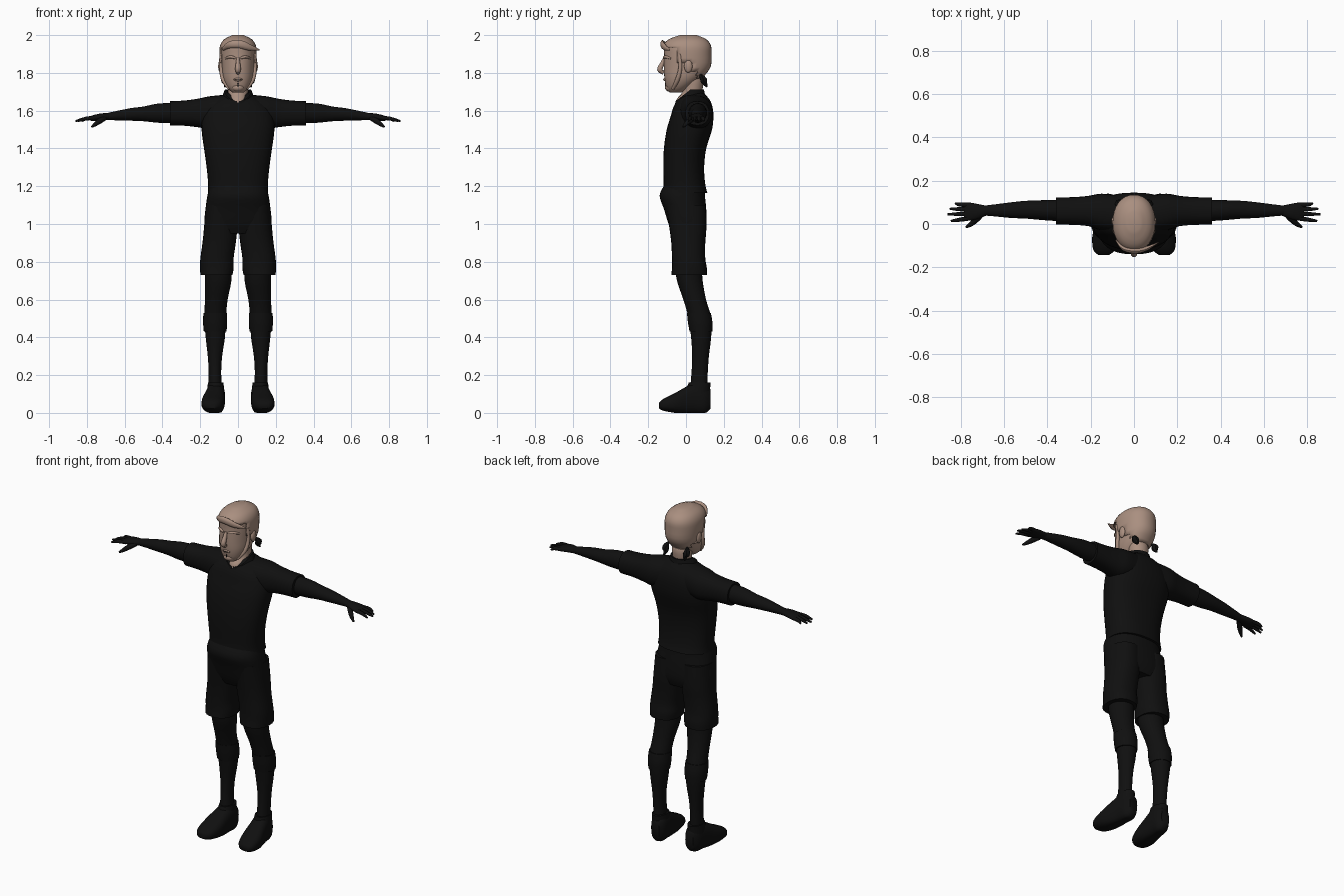
import bpy, bmesh, math
from mathutils import Vector

cube = bpy.data.objects.get("Cube")
if cube:
    bpy.data.objects.remove(cube, do_unlink=True)


def material(name, color):
    m = bpy.data.materials.new(name)
    m.use_nodes = True
    m.diffuse_color = (*color, 1)
    m.node_tree.nodes["Principled BSDF"].inputs["Base Color"].default_value = (*color, 1)
    return m


SKIN = material("warm skin", (0.40, 0.275, 0.215))
BLACK = material("black cloth", (0.005, 0.005, 0.005))


def smooth_rows(rows, steps):
    """Catmull-Rom interpolation of every column of the section rows."""
    out = []
    for i in range(len(rows) - 1):
        quad = [rows[max(i - 1, 0)], rows[i], rows[i + 1], rows[min(i + 2, len(rows) - 1)]]
        for k in range(steps):
            t = k / steps
            out.append([b + 0.5 * t * (c - a + t * (2 * a - 5 * b + 4 * c - d
                        + t * (3 * (b - c) + d - a))) for a, b, c, d in zip(*quad)])
    return out + [list(rows[-1])]


def finish(name, bm, mat, angle=50):
    bmesh.ops.recalc_face_normals(bm, faces=bm.faces)
    me = bpy.data.meshes.new(name)
    bm.to_mesh(me)
    bm.free()
    me.materials.append(mat)
    me.shade_smooth()
    me.set_sharp_from_angle(angle=math.radians(angle))
    ob = bpy.data.objects.new(name, me)
    bpy.context.collection.objects.link(ob)
    return ob


def skin_rings(rings):
    bm = bmesh.new()
    loops = [[bm.verts.new(p) for p in ring] for ring in rings]
    n = len(loops[0])
    for a, b in zip(loops, loops[1:]):
        for i in range(n):
            j = (i + 1) % n
            bm.faces.new((a[i], a[j], b[j], b[i]))
    bm.faces.new(loops[0])
    bm.faces.new(loops[-1])
    return bm


def loft(name, axis, rows, mat, side=1, n=24, power=2.0, steps=3, floor=None, build=True):
    """Sections: position along axis, two centre coordinates, two radii."""
    rings = []
    for pos, c1, c2, r1, r2 in smooth_rows(rows, steps):
        ring = []
        for i in range(n):
            a = 2 * math.pi * i / n
            ca, sa = math.cos(a), math.sin(a)
            u = c1 + r1 * math.copysign(abs(ca) ** (2 / power), ca)
            v = c2 + r2 * math.copysign(abs(sa) ** (2 / power), sa)
            p = Vector({"x": (pos, u, v), "y": (u, pos, v), "z": (u, v, pos)}[axis])
            p.x *= side
            if floor is not None:
                p.z = max(p.z, floor)
            ring.append(p)
        rings.append(ring)
    bm = skin_rings(rings)
    return finish(name, bm, mat) if build else bm


def tube(name, rows, mat, side=1, n=10, flat=1.0):
    """Round strand through x, y, z, radius rows."""
    rows = smooth_rows(rows, 3)
    pts = [Vector((r[0] * side, r[1], r[2])) for r in rows]
    rings = []
    for i, p in enumerate(pts):
        d = (pts[min(i + 1, len(pts) - 1)] - pts[max(i - 1, 0)]).normalized()
        ref = Vector((0, 1, 0)) if abs(d.y) < 0.8 else Vector((1, 0, 0))
        u = d.cross(ref).normalized()
        v = d.cross(u)
        r = rows[i][3]
        rings.append([p + r * (u * math.cos(2 * math.pi * k / n)
                               + v * flat * math.sin(2 * math.pi * k / n)) for k in range(n)])
    return finish(name, skin_rings(rings), mat)


def ball(name, loc, size, mat):
    bm = bmesh.new()
    bmesh.ops.create_uvsphere(bm, u_segments=16, v_segments=10, radius=1)
    for v in bm.verts:
        v.co = Vector(loc) + Vector([a * b for a, b in zip(v.co, size)])
    return finish(name, bm, mat)


# Shirt body, shorts seat and neck
loft("shirt_body", "z", [(1.165, 0, -.005, .16, .118), (1.21, 0, -.008, .158, .11),
     (1.30, 0, -.012, .166, .108), (1.40, 0, -.005, .18, .112), (1.50, 0, .018, .193, .12),
     (1.57, 0, .032, .19, .113), (1.62, 0, .037, .165, .103), (1.66, 0, .042, .12, .082),
     (1.695, 0, .046, .06, .045)], BLACK, n=32, power=2.4)
loft("shorts_seat", "z", [(1.20, 0, -.01, .15, .108), (1.15, 0, -.02, .162, .12),
     (1.08, 0, -.005, .172, .112), (1.0, 0, .008, .178, .10), (.95, 0, .012, .16, .08)],
     BLACK, n=32, power=2.4)
loft("neck", "z", [(1.60, 0, .005, .05, .055), (1.655, 0, .012, .052, .064),
     (1.70, 0, .034, .052, .052), (1.76, 0, .035, .056, .055), (1.80, 0, .02, .05, .05)], SKIN)

# Open collar, highest at the nape and meeting in a point in front
bm = bmesh.new()
strips = []
for i in range(29):
    a = math.radians(-86 + 352 * i / 28)
    back = (math.sin(a) + 1) / 2
    ca, sa = math.cos(a), math.sin(a)
    top = 1.65 + .062 * min(1, back * 1.9)
    cy, ry = .02, .068
    strips.append([bm.verts.new((ca * rx, cy + sa * (ry + g), z)) for rx, g, z in
                   ((.058, -.006, top - .03), (.060, 0, top), (.070, .007, top),
                    (.082, .013, top - .03))])
for a, b in zip(strips, strips[1:]):
    for k in range(4):
        m = (k + 1) % 4
        bm.faces.new((a[k], a[m], b[m], b[k]))
bm.faces.new(strips[0])
bm.faces.new(strips[-1])
finish("collar", bm, BLACK)

# Head and face
head = [(1.695, 0, -.055, .028, .03), (1.72, 0, -.045, .056, .058), (1.77, 0, -.018, .08, .096),
        (1.83, 0, .003, .088, .12), (1.90, 0, .006, .092, .122), (1.945, 0, .005, .088, .12),
        (1.978, 0, .008, .066, .092), (1.994, 0, .012, .03, .045)]
loft("head", "z", head, SKIN, n=32, power=2.15)
tube("nose", [(0, -.112, 1.88, .008), (0, -.125, 1.85, .012), (0, -.139, 1.817, .015),
              (0, -.118, 1.80, .01)], SKIN)
ball("lips", (0, -.108, 1.765), (.024, .012, .01), SKIN)
ball("chin", (0, -.085, 1.722), (.034, .026, .022), SKIN)
ball("mouth_line", (0, -.119, 1.766), (.018, .003, .0015), BLACK)
ball("chin_beard", (0, -.108, 1.737), (.003, .004, .014), BLACK)

# Hair shell, cut back around the face and neck
bm = loft("hair", "z", [(z, x, y, rx + .007, ry + .007) for z, x, y, rx, ry in head[2:-1]]
          + [(2.0, 0, .012, .03, .045)], SKIN, n=32, power=2.15, build=False)
cut = []
for f in bm.faces:
    c = f.calc_center_median()
    keep = c.z > 1.925 or (c.y > -.045 and c.z > 1.86) or (c.y > .02 and c.z > 1.80) or c.y > .06
    if not keep or len(f.verts) > 4 and c.z < 1.9:
        cut.append(f)
bmesh.ops.delete(bm, geom=cut, context="FACES")
hair = finish("hair", bm, SKIN)
solid = hair.modifiers.new("thickness", "SOLIDIFY")
solid.thickness = .006
tube("swept_fringe", [(-.08, -.075, 1.925, .008), (-.045, -.115, 1.948, .018),
     (.01, -.125, 1.952, .021), (.06, -.112, 1.935, .017), (.113, -.085, 1.922, .003)],
     SKIN, flat=.55)

for side, word in ((1, "left"), (-1, "right")):
    # Ears, brows, side whiskers and nape strands
    ball(word + "_ear", (side * .093, .012, 1.835), (.012, .022, .034), SKIN)
    tube(word + "_brow", [(.014, -.116, 1.878, .006), (.04, -.109, 1.885, .008),
                          (.066, -.08, 1.876, .005)], SKIN, side)
    tube(word + "_sideburn", [(.088, -.035, 1.90, .01), (.09, -.03, 1.83, .01),
                              (.078, -.045, 1.765, .012), (.045, -.07, 1.715, .008)], SKIN, side)
    tube(word + "_nape_strand", [(.062, .075, 1.79, .006), (.07, .092, 1.765, .02),
                                 (.064, .10, 1.745, .015), (.07, .112, 1.725, .003)],
         BLACK, side, n=6)

    # Sleeve, arm and hand
    loft(word + "_sleeve", "x", [(.06, .045, 1.60, .085, .085), (.15, .055, 1.59, .085, .086),
         (.21, .06, 1.588, .07, .076), (.28, .06, 1.587, .064, .067), (.36, .06, 1.586, .063, .064)],
         BLACK, side, power=2.3)
    loft(word + "_arm", "x", [(.33, .062, 1.588, .05, .052), (.42, .064, 1.587, .046, .051),
         (.50, .066, 1.583, .041, .039), (.57, .064, 1.58, .036, .033), (.64, .063, 1.574, .028, .025),
         (.70, .062, 1.568, .022, .018)], BLACK, side)
    loft(word + "_palm", "x", [(.68, .062, 1.569, .022, .018), (.72, .058, 1.567, .034, .019),
         (.76, .057, 1.562, .042, .016), (.785, .058, 1.558, .04, .011)], BLACK, side)
    for finger, y0, y1, tip in (("index", .026, .014, .845), ("middle", .047, .045, .86),
                                ("ring", .067, .07, .85), ("little", .086, .095, .825)):
        tube(f"{word}_{finger}_finger", [(.76, y0, 1.561, .0105),
             (.805, (y0 + y1) / 2, 1.558, .01), (tip, y1, 1.545, .005)], BLACK, side)
    tube(word + "_thumb", [(.705, .045, 1.562, .014), (.735, .015, 1.543, .014),
                           (.758, -.004, 1.526, .01), (.775, -.015, 1.514, .005)], BLACK, side)

    # Shorts leg, bare leg, calf sock and shoe
    loft(word + "_shorts_leg", "z", [(1.10, .087, .0, .083, .105), (.98, .092, .01, .088, .098),
         (.90, .10, .012, .088, .09), (.82, .111, .014, .088, .088), (.77, .112, .018, .089, .092),
         (.73, .114, .016, .085, .094)], BLACK, side, power=2.3)
    loft(word + "_leg", "z", [(.80, .105, .01, .07, .072), (.70, .105, .02, .07, .068),
         (.60, .115, .046, .06, .06), (.50, .121, .074, .057, .06), (.40, .12, .08, .051, .053),
         (.30, .122, .077, .038, .044), (.21, .122, .072, .033, .043), (.13, .12, .068, .036, .046)],
         BLACK, side)
    loft(word + "_calf_sock", "z", [(.53, .121, .068, .062, .063), (.48, .121, .075, .064, .065),
         (.43, .121, .079, .06, .06)], BLACK, side)
    loft(word + "_shoe", "y", [(-.143, .14, .04, .025, .014), (-.12, .138, .045, .05, .03),
         (-.06, .132, .054, .061, .05), (0, .124, .068, .055, .07), (.05, .118, .08, .05, .08),
         (.10, .114, .076, .044, .076), (.13, .112, .075, .026, .05)], BLACK, side,
         power=2.5, floor=.004)
    loft(word + "_shoe_cuff", "z", [(.09, .117, .062, .047, .066), (.13, .118, .066, .044, .062),
         (.16, .118, .072, .041, .058)], BLACK, side)

# Rest the soles exactly on the ground
for ob in bpy.context.scene.objects:
    if ob.type == "MESH" and ob.name.endswith("_shoe"):
        low = min(v.co.z for v in ob.data.vertices)
        for v in ob.data.vertices:
            v.co.z -= low * (1 - min(v.co.z, .1) / .1)
